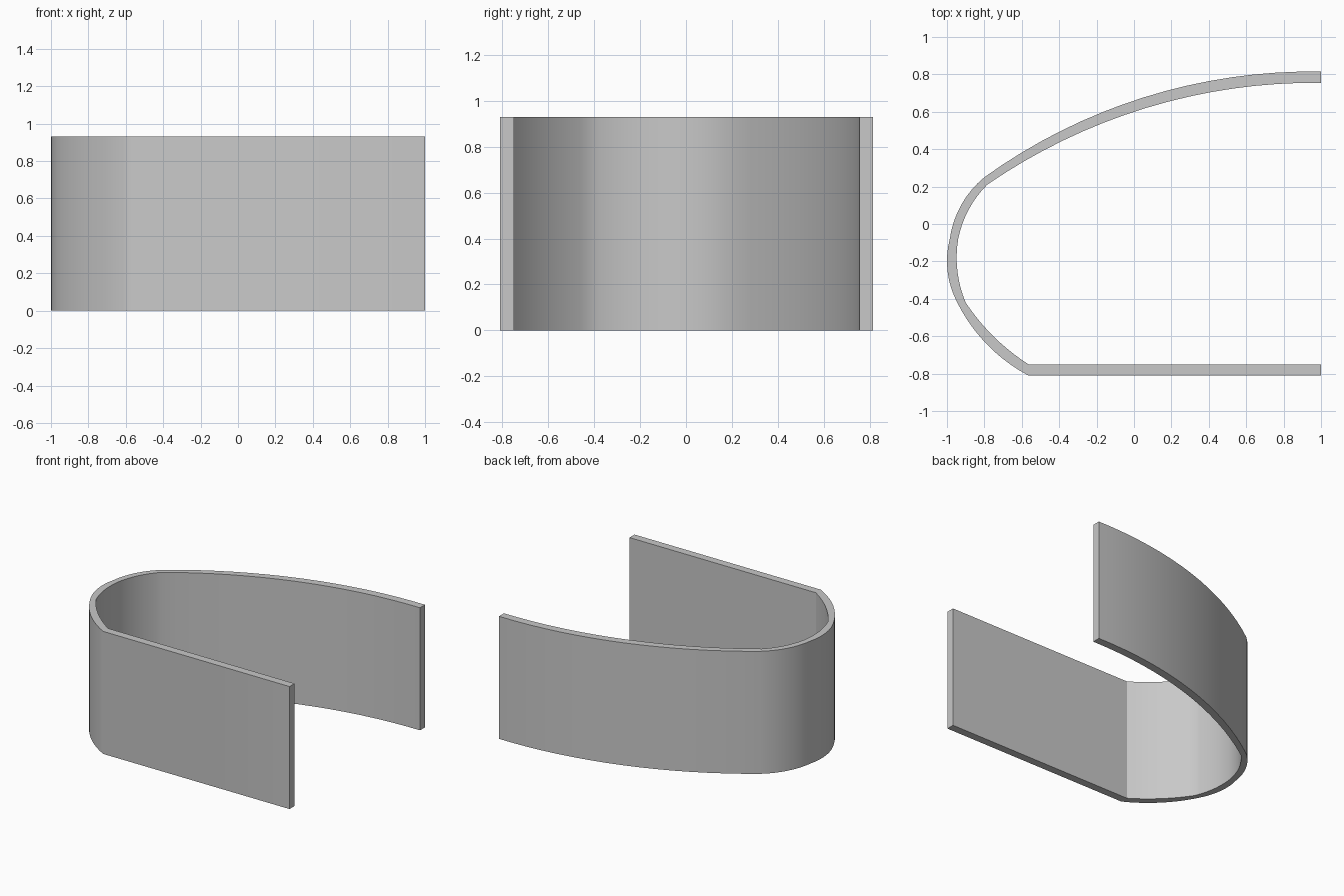
import bpy, bmesh, math
from mathutils import Vector

cube = bpy.data.objects.get("Cube")
if cube:
    bpy.data.objects.remove(cube, do_unlink=True)

HEIGHT = 0.93


def arc(a, m, b, steps):
    """Points on the circle through a, m and b, leaving out b."""
    a, m, b = Vector(a), Vector(m), Vector(b)
    p, q = m - a, b - a
    d = 2 * p.cross(q)
    c = a + Vector((q.y * p.length_squared - p.y * q.length_squared,
                    p.x * q.length_squared - q.x * p.length_squared)) / d
    start = a - c
    turn = -start.angle_signed(b - c)
    return [c + Vector((start.x * math.cos(t) - start.y * math.sin(t),
                        start.x * math.sin(t) + start.y * math.cos(t)))
            for t in (turn * i / steps for i in range(steps))]


def profile(knots, end):
    """Chain of arcs through every second knot, then a straight run to end."""
    pts = []
    for i, steps in zip(range(0, len(knots) - 2, 2), (16, 8, 8, 10)):
        pts += arc(*knots[i:i + 3], steps)
    return pts + [Vector(knots[-1]), Vector(end)]


# Outer and inner outlines of the curved wall
outer = profile([(1, 0.815), (0.0, 0.66), (-0.80, 0.25), (-0.925, 0.10),
                 (-0.985, -0.08), (-1, -0.20), (-0.945, -0.42),
                 (-0.785, -0.645), (-0.565, -0.81)], (1, -0.81))
inner = profile([(1, 0.755), (0.0, 0.60), (-0.785, 0.21), (-0.885, 0.075),
                 (-0.94, -0.08), (-0.948, -0.20), (-0.90, -0.42),
                 (-0.752, -0.60), (-0.565, -0.75)], (1, -0.75))

# Flat strip between the outlines, raised to the wall height
bm = bmesh.new()
rows = [[bm.verts.new((p.x, p.y, 0)) for p in line] for line in (outer, inner)]
for i in range(len(outer) - 1):
    bm.faces.new((rows[0][i], rows[0][i + 1], rows[1][i + 1], rows[1][i]))
top = bmesh.ops.extrude_face_region(bm, geom=bm.faces[:])["geom"]
bmesh.ops.translate(bm, vec=(0, 0, HEIGHT),
                    verts=[g for g in top if isinstance(g, bmesh.types.BMVert)])
bmesh.ops.recalc_face_normals(bm, faces=bm.faces[:])
mesh = bpy.data.meshes.new("curved_wall")
bm.to_mesh(mesh)
bm.free()
wall = bpy.data.objects.new("curved_wall", mesh)
bpy.context.collection.objects.link(wall)

# Plain grey finish
grey = bpy.data.materials.new("grey")
grey.use_nodes = True
colour = (0.58, 0.58, 0.58, 1)
grey.diffuse_color = colour
grey.node_tree.nodes["Principled BSDF"].inputs["Base Color"].default_value = colour
mesh.materials.append(grey)

# Smooth curves with crisp rims
bpy.ops.object.select_all(action='DESELECT')
wall.select_set(True)
bpy.context.view_layer.objects.active = wall
bpy.ops.object.shade_smooth_by_angle(angle=math.radians(30))
